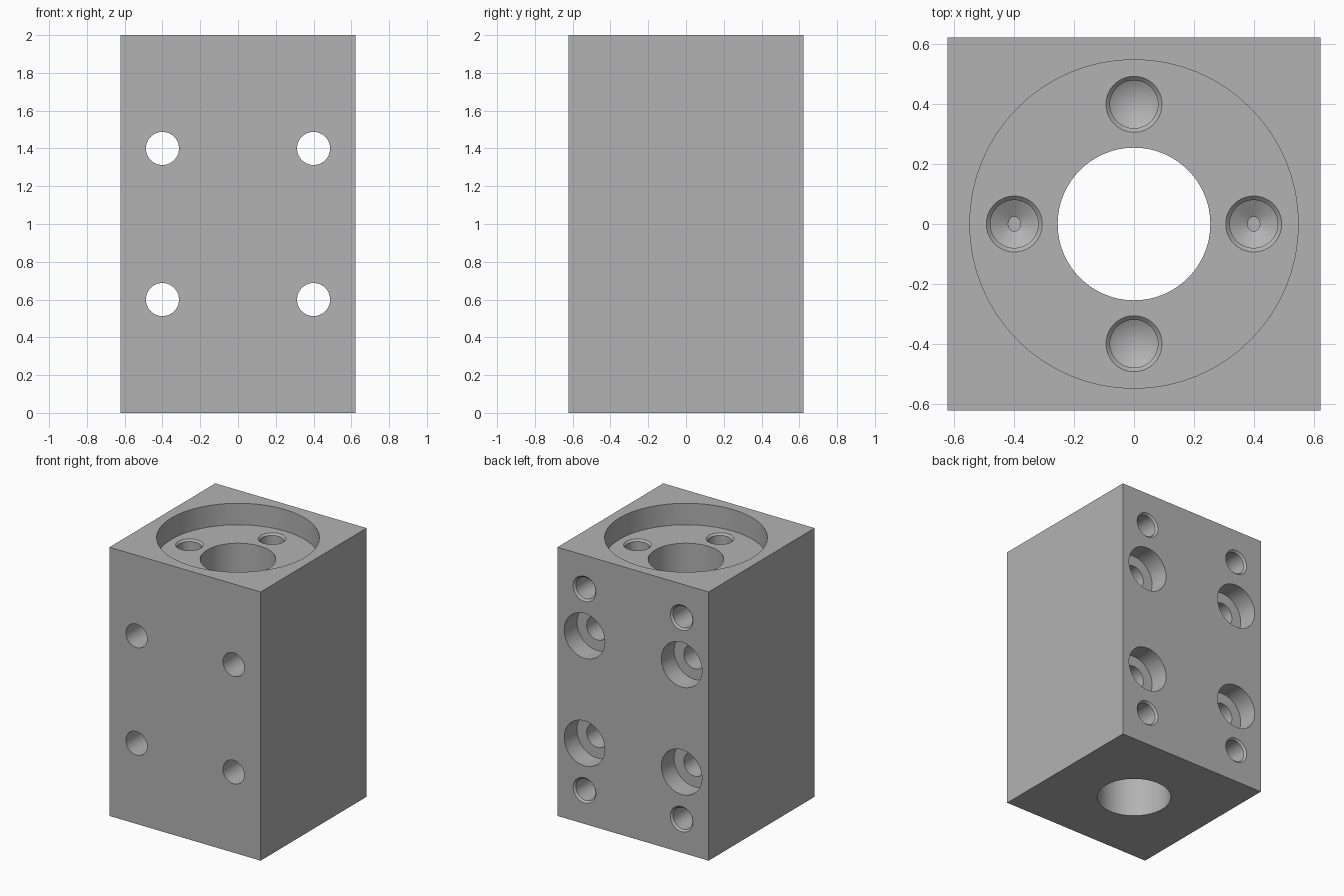
import bpy, bmesh, math
from mathutils import Matrix, Vector

HALF, HEIGHT, SEGMENTS = 0.6225, 2.0, 64

if "Cube" in bpy.data.objects:
    bpy.data.objects.remove(bpy.data.objects["Cube"], do_unlink=True)

# Plain machined metal
metal = bpy.data.materials.new("light grey metal")
metal.use_nodes = True
grey = (0.45, 0.45, 0.45, 1)
metal.diffuse_color = grey
metal.node_tree.nodes["Principled BSDF"].inputs["Base Color"].default_value = grey


def make_object(name, bm):
    mesh = bpy.data.meshes.new(name)
    bmesh.ops.recalc_face_normals(bm, faces=bm.faces)
    bm.to_mesh(mesh)
    bm.free()
    mesh.materials.append(metal)
    obj = bpy.data.objects.new(name, mesh)
    bpy.context.collection.objects.link(obj)
    return obj


def add_drill(bm, profile, place):
    """Revolve (radius, depth) steps into a closed cutter reaching down local -z."""
    rings = []
    for radius, depth in profile:
        count = SEGMENTS if radius else 1
        angles = [math.tau * i / SEGMENTS for i in range(count)]
        rings.append([bm.verts.new(place @ Vector((radius * math.cos(a), radius * math.sin(a), -depth)))
                      for a in angles])
    for upper, lower in zip(rings, rings[1:]):
        for i in range(SEGMENTS):
            j = (i + 1) % SEGMENTS
            if len(lower) == 1:
                bm.faces.new((upper[i], upper[j], lower[0]))
            else:
                bm.faces.new((upper[i], upper[j], lower[j], lower[i]))
    bm.faces.new(rings[0])
    if len(rings[-1]) > 1:
        bm.faces.new(rings[-1])


# Hole shapes, measured down from the face they enter
recess = 0.16
centre_bore = [(0.549, -0.1), (0.549, recess), (0.255, recess), (0.255, HEIGHT + 0.1)]
bolt_hole = [(0.167, -0.1), (0.167, 0.15), (0.0875, 0.15), (0.0875, 2 * HALF + 0.1)]
tapped_hole = [(0.0935, -0.05), (0.0935, 0), (0.08, 0.0135), (0.08, 0.32), (0, 0.367)]

# All holes gathered in one cutter
cutter_bm = bmesh.new()
add_drill(cutter_bm, centre_bore, Matrix.Translation((0, 0, HEIGHT)))
for k in range(4):
    angle = k * math.pi / 2
    place = Matrix.Translation((0.4 * math.cos(angle), 0.4 * math.sin(angle), HEIGHT - recess))
    add_drill(cutter_bm, tapped_hole, place)

facing_back = Matrix.Rotation(-math.pi / 2, 4, 'X')
for x in (-0.4, 0.4):
    for side in (-1, 1):
        for offset, shape in ((0.4, bolt_hole), (0.75, tapped_hole)):
            place = Matrix.Translation((x, HALF, HEIGHT / 2 + side * offset)) @ facing_back
            add_drill(cutter_bm, shape, place)
cutter = make_object("hole_cutter", cutter_bm)
cutter.hide_render = True

# Block; the small holes overlap the recess void, so the cutter is self-united
block_bm = bmesh.new()
bmesh.ops.create_cube(block_bm, size=1, matrix=Matrix.Translation((0, 0, HEIGHT / 2))
                      @ Matrix.Diagonal((2 * HALF, 2 * HALF, HEIGHT, 1)))
block = make_object("mounting_block", block_bm)
cut = block.modifiers.new("holes", 'BOOLEAN')
cut.operation, cut.solver, cut.object = 'DIFFERENCE', 'EXACT', cutter
cut.use_self = True

# Apply the cut, discard the helper, and smooth the hole walls
bpy.ops.object.select_all(action='DESELECT')
block.select_set(True)
bpy.context.view_layer.objects.active = block
bpy.ops.object.modifier_apply(modifier=cut.name)
bpy.data.objects.remove(cutter, do_unlink=True)
bpy.ops.object.shade_smooth_by_angle(angle=math.radians(25))
